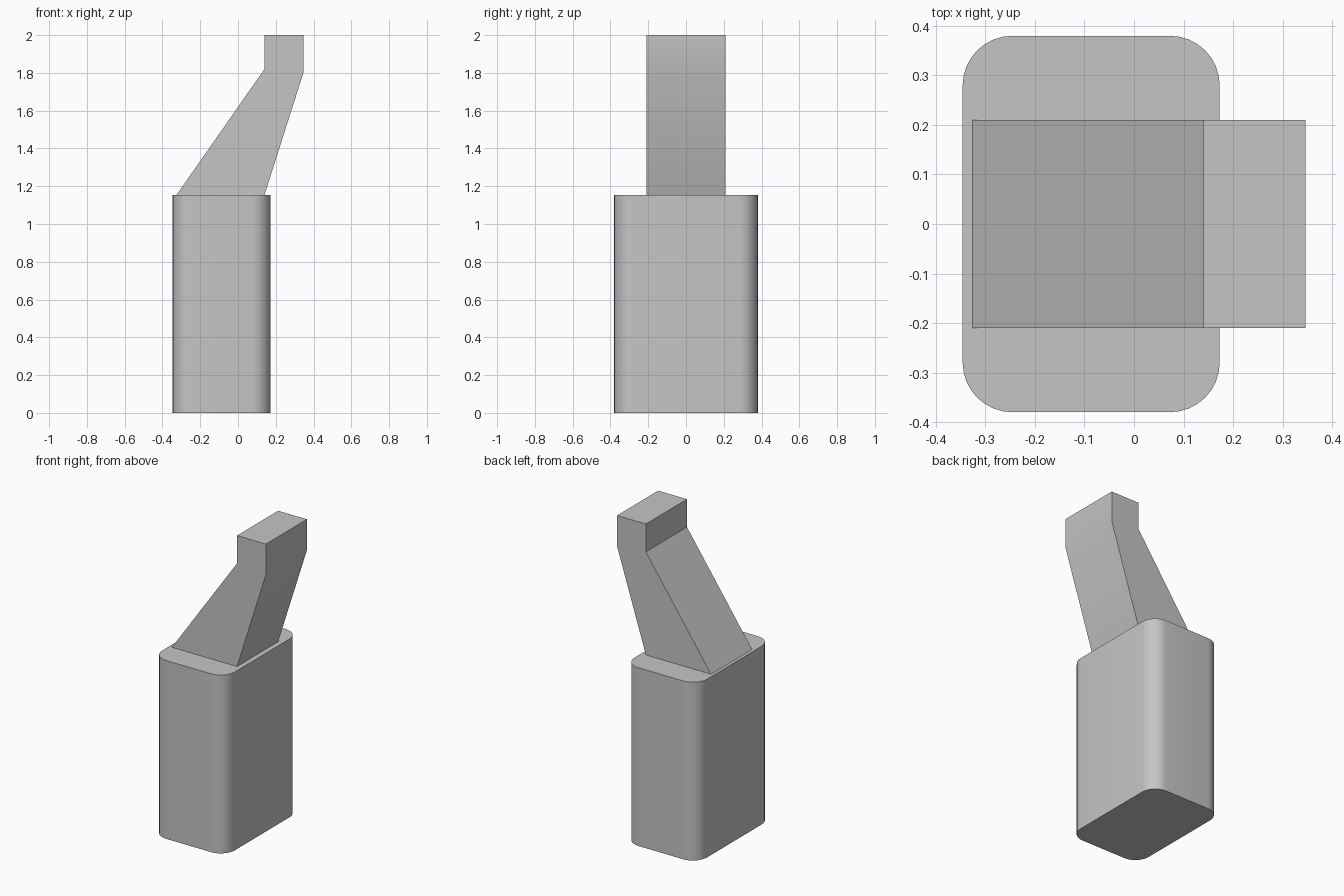
import bpy, bmesh, math

cube = bpy.data.objects.get("Cube")
if cube:
    bpy.data.objects.remove(cube, do_unlink=True)

grey = bpy.data.materials.new("plain_grey")
grey.use_nodes = True
grey.diffuse_color = (0.56, 0.56, 0.56, 1)
grey.node_tree.nodes["Principled BSDF"].inputs["Base Color"].default_value = grey.diffuse_color


def prism(name, outline, offset):
    """Extrude a closed 3D outline along an offset into a solid part."""
    bm = bmesh.new()
    face = bm.faces.new([bm.verts.new(p) for p in outline])
    extruded = bmesh.ops.extrude_face_region(bm, geom=[face])["geom"]
    verts = [v for v in extruded if isinstance(v, bmesh.types.BMVert)]
    bmesh.ops.translate(bm, verts=verts, vec=offset)
    bmesh.ops.recalc_face_normals(bm, faces=bm.faces)
    mesh = bpy.data.meshes.new(name)
    bm.to_mesh(mesh)
    bm.free()
    mesh.materials.append(grey)
    obj = bpy.data.objects.new(name, mesh)
    bpy.context.collection.objects.link(obj)
    bpy.ops.object.select_all(action='DESELECT')
    obj.select_set(True)
    bpy.context.view_layer.objects.active = obj
    bpy.ops.object.shade_smooth_by_angle(angle=math.radians(30))
    return obj


# Body: upright block with rounded vertical corners
LEFT, RIGHT, DEPTH, HEIGHT = -0.346, 0.173, 0.38, 1.153
RADIUS, STEPS = 0.1, 8
outline = []
corners = [(RIGHT - RADIUS, DEPTH - RADIUS), (LEFT + RADIUS, DEPTH - RADIUS),
           (LEFT + RADIUS, RADIUS - DEPTH), (RIGHT - RADIUS, RADIUS - DEPTH)]
for i, (cx, cy) in enumerate(corners):
    for s in range(STEPS + 1):
        a = (i + s / STEPS) * math.pi / 2
        outline.append((cx + RADIUS * math.cos(a), cy + RADIUS * math.sin(a), 0))
prism("body", outline, (0, 0, HEIGHT))

# Neck: slanted, tapering spout with a short upright end
HALF = 0.21
profile = [(-0.326, HEIGHT), (0.14, HEIGHT), (0.346, 1.8),
           (0.346, 2), (0.14, 2), (0.14, 1.82)]
prism("neck", [(x, -HALF, z) for x, z in profile], (0, 2 * HALF, 0))
